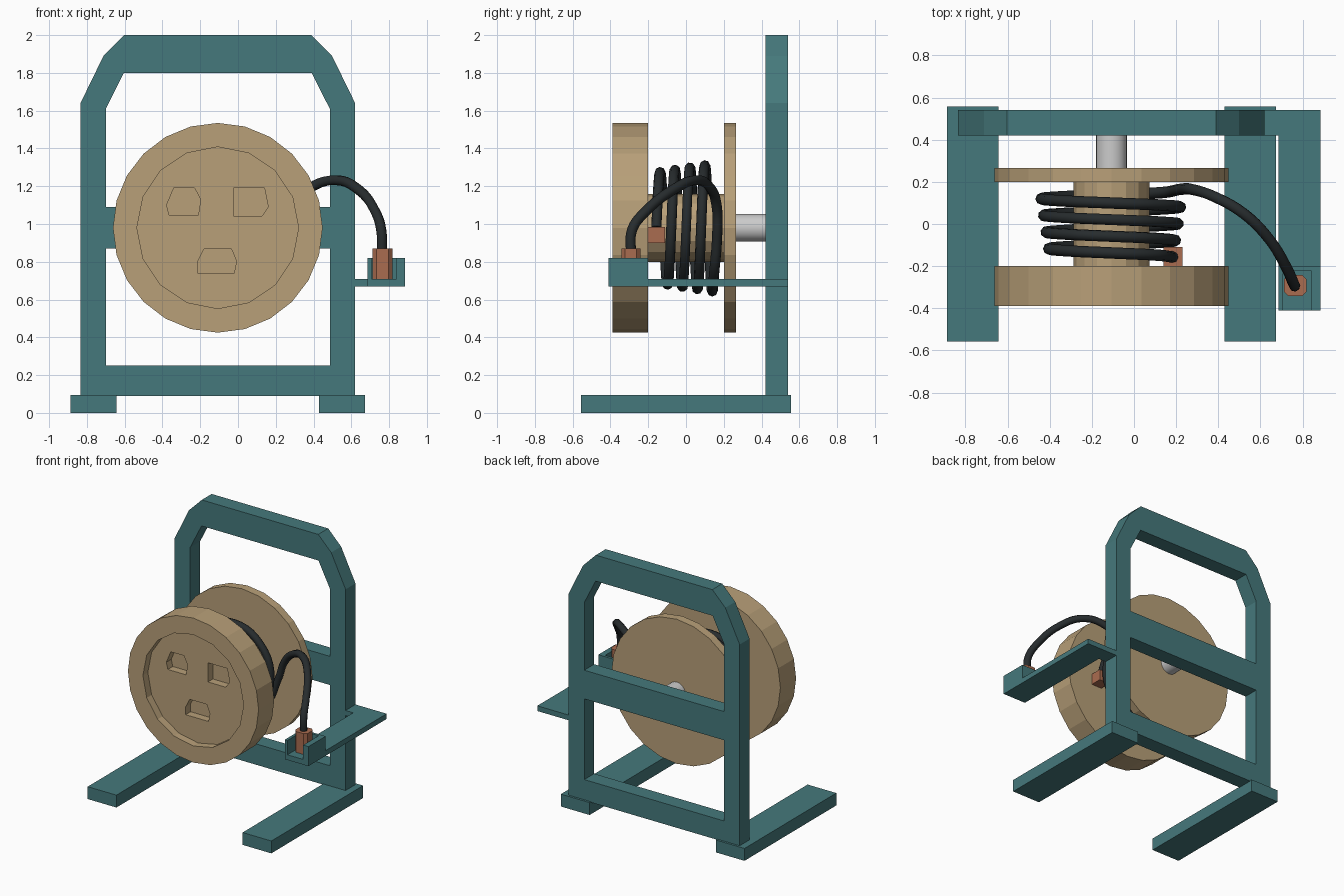
import bpy, bmesh
from math import cos, sin, tau
from mathutils import Vector

if "Cube" in bpy.data.objects:
    bpy.data.objects.remove(bpy.data.objects["Cube"])


def material(name, rgb):
    m = bpy.data.materials.new(name)
    m.diffuse_color = (*rgb, 1)
    m.use_nodes = True
    m.node_tree.nodes["Principled BSDF"].inputs["Base Color"].default_value = m.diffuse_color
    return m


TEAL = material("teal_paint", (0.06, 0.19, 0.2))
TAN = material("tan_plastic", (0.48, 0.35, 0.19))
COPPER = material("copper_plug", (0.40, 0.15, 0.08))
BLACK = material("black_rubber", (0.02, 0.025, 0.027))
CX, CZ = -0.107, 0.98          # reel axis


def prism(name, pts, lo, hi, mat=None, axis="y"):
    """Extrude a flat profile from lo to hi along y (xz profile) or z (xy profile)."""
    bm = bmesh.new()
    place = (lambda p: (p[0], lo, p[1])) if axis == "y" else (lambda p: (p[0], p[1], lo))
    face = bm.faces.new([bm.verts.new(place(p)) for p in pts])
    moved = bmesh.ops.extrude_face_region(bm, geom=[face], use_keep_orig=True)["geom"]
    step = Vector((0, hi - lo, 0) if axis == "y" else (0, 0, hi - lo))
    bmesh.ops.translate(bm, vec=step, verts=[g for g in moved if isinstance(g, bmesh.types.BMVert)])
    bmesh.ops.recalc_face_normals(bm, faces=bm.faces)
    me = bpy.data.meshes.new(name)
    bm.to_mesh(me)
    bm.free()
    ob = bpy.data.objects.new(name, me)
    bpy.context.collection.objects.link(ob)
    if mat:
        me.materials.append(mat)
    return ob


def rect(x0, x1, z0, z1):
    return [(x0, z0), (x1, z0), (x1, z1), (x0, z1)]


def disc(r, n):
    return [(CX + r * cos(tau * i / n), CZ + r * sin(tau * i / n)) for i in range(n)]


def mirrored(half):
    """Complete a profile given as (offset from reel axis, z) on the right side."""
    return [(CX + x, z) for x, z in half] + [(CX - x, z) for x, z in reversed(half)]


def cut(ob, cutter):
    cutter.hide_render = True
    mod = ob.modifiers.new("cut", "BOOLEAN")
    mod.object, mod.operation, mod.solver = cutter, "DIFFERENCE", "EXACT"
    bpy.context.view_layer.objects.active = ob
    bpy.ops.object.modifier_apply(modifier=mod.name)
    bpy.data.objects.remove(cutter)


# Frame with two windows, leaving the crossbar between them
frame = prism("frame", mirrored([(0.727, 0.09), (0.727, 1.64), (0.605, 1.89), (0.495, 2.0)]),
              0.42, 0.54, TEAL)
cut(frame, prism("lower_window", mirrored([(0.593, 0.25), (0.593, 0.87)]), 0.3, 0.7))
cut(frame, prism("upper_window", mirrored([(0.593, 1.09), (0.593, 1.61), (0.497, 1.80)]), 0.3, 0.7))

# Feet
for side, x in (("left", -0.765), ("right", 0.551)):
    prism(side + "_foot", rect(x - 0.122, x + 0.122, 0, 0.095), -0.557, 0.557, TEAL)

# Side arm and plug holder
prism("side_arm", [(0.61, 0.54), (0.61, 0.42), (0.685, 0.42), (0.685, -0.41), (0.885, -0.41),
                   (0.885, 0.54)], 0.67, 0.71, TEAL, "z")
prism("plug_holder", [(0.685, -0.41), (0.707, -0.41), (0.707, -0.22), (0.84, -0.22), (0.84, -0.41),
                      (0.885, -0.41), (0.885, -0.2), (0.685, -0.2)], 0.71, 0.82, TEAL, "z")

# Reel: front flange with recessed face and three sockets, hub, back flange, axle
front = prism("front_flange", disc(0.555, 24), -0.39, -0.2, TAN)
cut(front, prism("face_recess", disc(0.428, 16), -0.5, -0.33))
sockets = [
    [(-0.34, 1.19), (-0.23, 1.19), (-0.198, 1.13), (-0.21, 1.048), (-0.365, 1.048), (-0.378, 1.1)],
    [(-0.024, 1.19), (0.14, 1.19), (0.16, 1.09), (0.127, 1.043), (-0.024, 1.043)],
    [(-0.18, 0.868), (-0.035, 0.868), (-0.008, 0.804), (-0.02, 0.741), (-0.214, 0.741), (-0.214, 0.8)],
]
for outline in sockets:
    cut(front, prism("socket", outline, -0.45, -0.27))
prism("reel_hub", disc(0.18, 16), -0.21, 0.21, TAN)
prism("back_flange", disc(0.555, 24), 0.2, 0.265, TAN)
axle = prism("axle", disc(0.073, 24), 0.25, 0.44)

# Cable: widening coil, then a free end arching over to the holder
points = []
for i in range(32):
    t = i / 8
    r = 0.292 + 0.012 * t
    points.append((CX + r * cos(tau * t), -0.157 + 0.079 * t, CZ + r * sin(tau * t)))
points += [(0.225, 0.165, 0.94), (0.28, 0.163, 1.09), (0.38, 0.13, 1.19), (0.52, 0.05, 1.232),
           (0.64, -0.07, 1.18), (0.725, -0.21, 1.07), (0.758, -0.285, 0.97), (0.762, -0.292, 0.84)]
curve = bpy.data.curves.new("cable", "CURVE")
curve.dimensions = "3D"
curve.bevel_depth, curve.bevel_resolution, curve.use_fill_caps = 0.027, 2, True
spline = curve.splines.new("BEZIER")
spline.resolution_u = 5
spline.bezier_points.add(len(points) - 1)
for bp, p in zip(spline.bezier_points, points):
    bp.co = p
    bp.handle_left_type = bp.handle_right_type = "AUTO"
curve.materials.append(BLACK)
cable = bpy.data.objects.new("cable", curve)
bpy.context.collection.objects.link(cable)

# Plugs at both cable ends
prism("inner_plug", rect(0.14, 0.23, -0.205, -0.11), 0.9, 0.985, COPPER, "z")
prism("outer_plug", [(0.732, -0.342), (0.798, -0.342), (0.818, -0.322), (0.818, -0.262), (0.798, -0.242),
                     (0.732, -0.242), (0.712, -0.262), (0.712, -0.322)], 0.71, 0.87, COPPER, "z")

# Cable to mesh, smooth shading on the round parts
for ob in (cable, axle):
    bpy.ops.object.select_all(action="DESELECT")
    ob.select_set(True)
    bpy.context.view_layer.objects.active = ob
    if ob.type == "CURVE":
        bpy.ops.object.convert(target="MESH")
    bpy.ops.object.shade_smooth_by_angle(angle=0.9)
